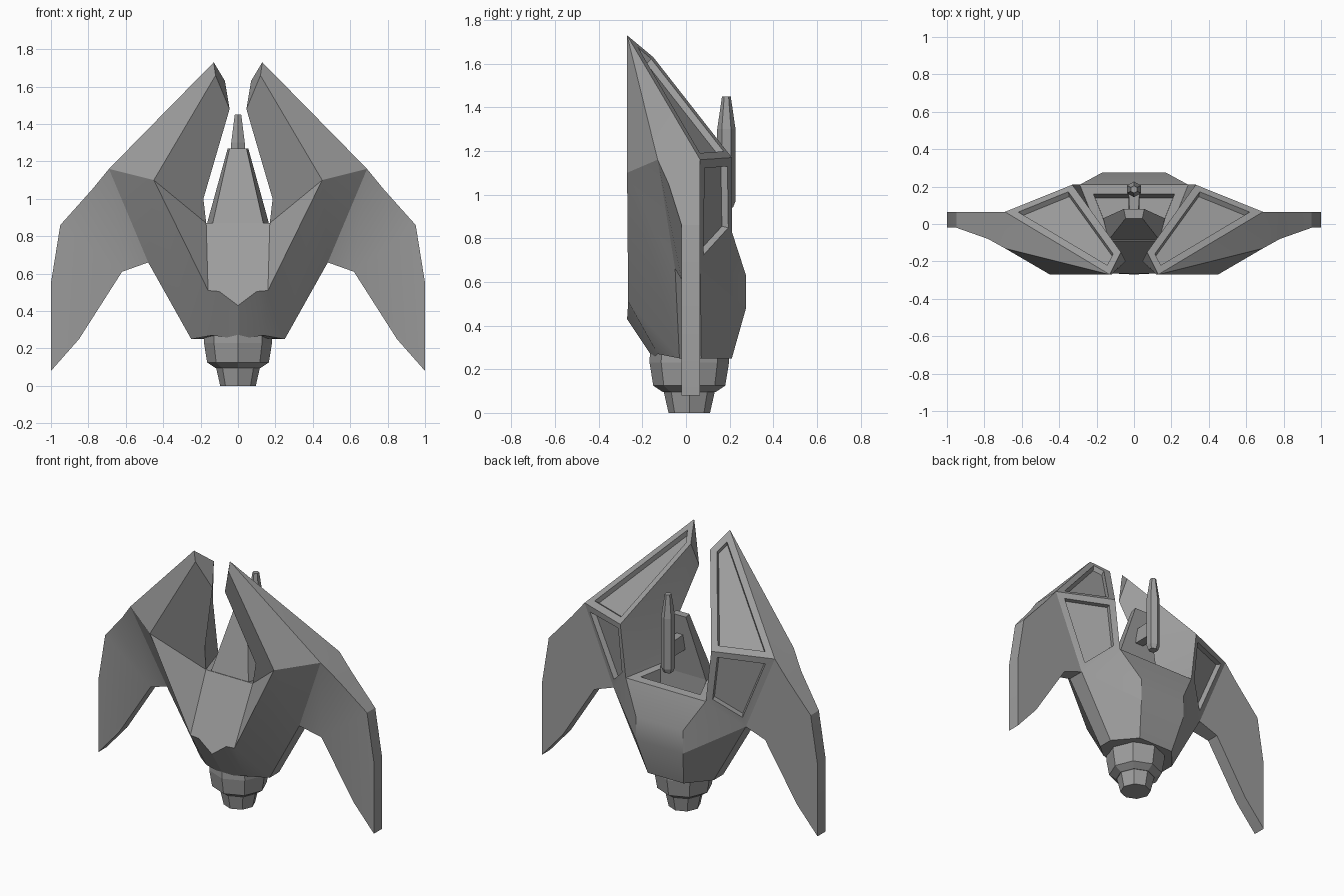
import bpy, bmesh, math
from mathutils import Vector

if "Cube" in bpy.data.objects:
    bpy.data.objects.remove(bpy.data.objects["Cube"], do_unlink=True)

grey = bpy.data.materials.new("hull_grey")
grey.use_nodes = True
grey.diffuse_color = (0.34, 0.34, 0.34, 1)
grey.node_tree.nodes["Principled BSDF"].inputs["Base Color"].default_value = grey.diffuse_color


def finish(name, bm, smooth=False):
    """Turn a bmesh into a grey object."""
    mesh = bpy.data.meshes.new(name)
    bm.to_mesh(mesh)
    bm.free()
    mesh.materials.append(grey)
    obj = bpy.data.objects.new(name, mesh)
    bpy.context.collection.objects.link(obj)
    if smooth:
        bpy.ops.object.select_all(action='DESELECT')
        obj.select_set(True)
        bpy.context.view_layer.objects.active = obj
        bpy.ops.object.shade_smooth_by_angle(angle=math.radians(20))
    return obj


def loft(name, rings):
    """Closed solid through rings of equal point count."""
    bm = bmesh.new()
    loops = [[bm.verts.new(p) for p in ring] for ring in rings]
    for low, high in zip(loops, loops[1:]):
        for i in range(len(low)):
            j = (i + 1) % len(low)
            bm.faces.new((low[i], low[j], high[j], high[i]))
    bm.faces.new(loops[0][::-1])
    bm.faces.new(loops[-1])
    bmesh.ops.recalc_face_normals(bm, faces=bm.faces)
    return finish(name, bm)


def turned(name, profile, sides, y, start=0.0):
    """Faceted upright solid from (radius, height) pairs."""
    angles = [start + math.tau * i / sides for i in range(sides)]
    return loft(name, [[(r * math.cos(a), y + r * math.sin(a), z) for a in angles]
                       for r, z in profile])


# Corner points of the left half, grouped by part
pod = dict(tip=(.13, -.27, 1.73), brow=(.12, -.27, 1.66), crest=(.07, -.15, 1.63),
           cheek=(.045, -.2, 1.48), neck=(.185, -.08, 1.0), ridge=(.45, -.27, 1.1),
           heel=(.33, .21, 1.17))
deck = dict(sill=(.17, -.09, .87), ledge=(.29, .21, .83))
chest = dict(rib=(.16, -.265, .51), notch=(.1, -.265, .505), keel=(0, -.27, .43),
             chin=(0, -.15, .25), jaw=(.14, -.13, .27), hip=(.25, -.03, .25), hip_b=(.25, .07, .25))
rear = dict(back=(.17, .275, .63), rump=(.17, .275, .48), tail=(.13, .21, .25))

# Wing outline with front depth; the rear side is one flat plane
wing = dict(root=(.69, -.13, 1.16), bend=(.78, -.08, 1.05), elbow=(.95, -.02, .86),
            edge=(1, -.02, .55), point=(1, -.02, .08), trail=(.85, -.02, .25),
            pit=(.62, -.02, .61), arm=(.48, -.05, .66))
points = {**pod, **deck, **chest, **rear, **wing}
for key, (x, y, z) in wing.items():
    points[key + "_b"] = (x, .065, z)

half_faces = [
    "tip brow ridge root", "tip brow cheek crest", "brow ridge sill neck cheek",
    "tip root root_b", "tip crest heel root_b", "crest cheek neck heel",
    "neck sill ledge heel", "root_b heel ledge arm_b",
    "ridge rib sill", "ridge root arm", "ridge arm hip rib", "rib hip jaw notch",
    "keel notch jaw chin", "arm arm_b hip_b hip", "arm_b ledge back rump",
    "arm_b rump tail hip_b",
    "root bend pit arm", "bend elbow edge point trail pit",
    "root_b bend_b pit_b arm_b", "bend_b elbow_b edge_b point_b trail_b pit_b"]
rim = list(wing)
half_faces += [f"{a} {b} {b}_b {a}_b" for a, b in zip(rim, rim[1:])]
# Faces that cross the centre line and close with their mirrored points
span_faces = ["sill rib notch keel", "chin jaw hip hip_b tail", "sill ledge",
              "ledge back", "back rump", "rump tail"]

# Hull with pods and wings
bm = bmesh.new()
left = {k: bm.verts.new(p) for k, p in points.items()}
right = {k: left[k] if p[0] == 0 else bm.verts.new((-p[0], p[1], p[2]))
         for k, p in points.items()}
panels, deck_face = [], None
for text in half_faces:
    keys = text.split()
    for side in (left, right):
        face = bm.faces.new([side[k] for k in keys])
        if "heel" in keys and "root_b" in keys:
            panels.append(face)
for text in span_faces:
    keys = text.split()
    loop = [left[k] for k in keys] + [right[k] for k in reversed(keys)]
    face = bm.faces.new(list(dict.fromkeys(loop)))
    if text == "sill ledge":
        deck_face = face
bmesh.ops.recalc_face_normals(bm, faces=bm.faces)

# Sunken rear panels and gun well
for faces, frame, depth in ((panels, .04, .03), ([deck_face], .05, .12)):
    bmesh.ops.inset_individual(bm, faces=faces, thickness=frame, use_even_offset=True)
    bmesh.ops.inset_individual(bm, faces=faces, thickness=.006, depth=-depth,
                               use_even_offset=True)
finish("hull_and_wings", bm, smooth=True)


# Fin between the pods
def trapezoid(front, back, y_front, y_back, z):
    return [(-front, y_front, z), (front, y_front, z), (back, y_back, z), (-back, y_back, z)]


loft("centre_fin", [trapezoid(.14, .165, -.088, .03, .76), trapezoid(.135, .165, -.085, .03, .87),
                    trapezoid(.045, .055, .03, .08, 1.27)])

# Rear gun and its mount
loft("gun_mount", [trapezoid(.03, .03, .0, .18, 1.04), trapezoid(.022, .03, .04, .18, 1.14)])
turned("gun_barrel", [(.03, .94), (.042, .97), (.042, 1.3), (.02, 1.45)], 6, .185, math.pi / 6)

# Engine
turned("engine_collar", [(.12, .095), (.165, .125), (.182, .23), (.18, .29)], 8, .015)
turned("engine_nozzle", [(.095, 0), (.12, .11)], 8, .015)
